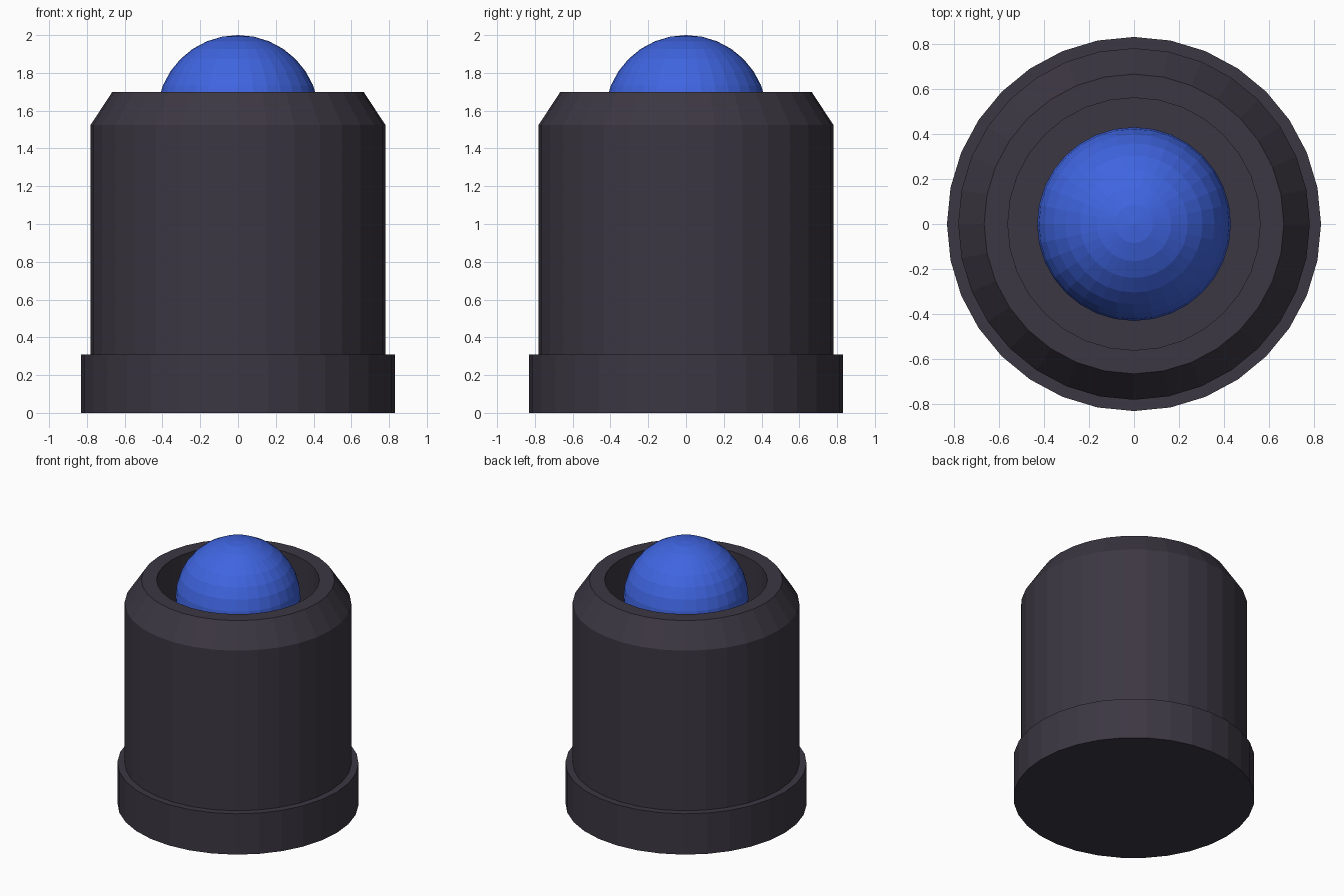
import bpy, bmesh, math

if "Cube" in bpy.data.objects:
    bpy.data.objects.remove(bpy.data.objects["Cube"])

SIDES = 32


def material(name, color):
    m = bpy.data.materials.new(name)
    m.diffuse_color = (*color, 1)
    m.use_nodes = True
    m.node_tree.nodes["Principled BSDF"].inputs["Base Color"].default_value = m.diffuse_color
    return m


def lathe(name, profile, mat):
    """Revolve (radius, z) points around z and cap both ends with flat faces."""
    bm = bmesh.new()
    rings = [[bm.verts.new((r * math.cos(2 * math.pi * i / SIDES),
                            r * math.sin(2 * math.pi * i / SIDES), z))
              for i in range(SIDES)] for r, z in profile]
    for a, b in zip(rings, rings[1:]):
        for i in range(SIDES):
            j = (i + 1) % SIDES
            bm.faces.new((a[i], a[j], b[j], b[i]))
    bm.faces.new(rings[0][::-1])
    bm.faces.new(rings[-1])
    mesh = bpy.data.meshes.new(name)
    bm.to_mesh(mesh)
    bm.free()
    mesh.materials.append(mat)
    obj = bpy.data.objects.new(name, mesh)
    bpy.context.collection.objects.link(obj)
    return obj


dark = material("dark_plastic", (0.045, 0.038, 0.055))
blue = material("blue_ball", (0.05, 0.13, 0.75))

# Base flange
lathe("base_flange", [(0.83, 0), (0.83, 0.31)], dark)

# Housing with chamfered shoulder, flat rim and open socket
lathe("housing", [(0.78, 0.30), (0.78, 1.525), (0.665, 1.70),
                  (0.56, 1.70), (0.56, 1.14)], dark)

# Ball resting in the socket
bpy.ops.mesh.primitive_uv_sphere_add(segments=SIDES, ring_count=16,
                                     radius=0.43, location=(0, 0, 1.57))
ball = bpy.context.object
ball.name = "ball"
ball.data.materials.append(blue)
